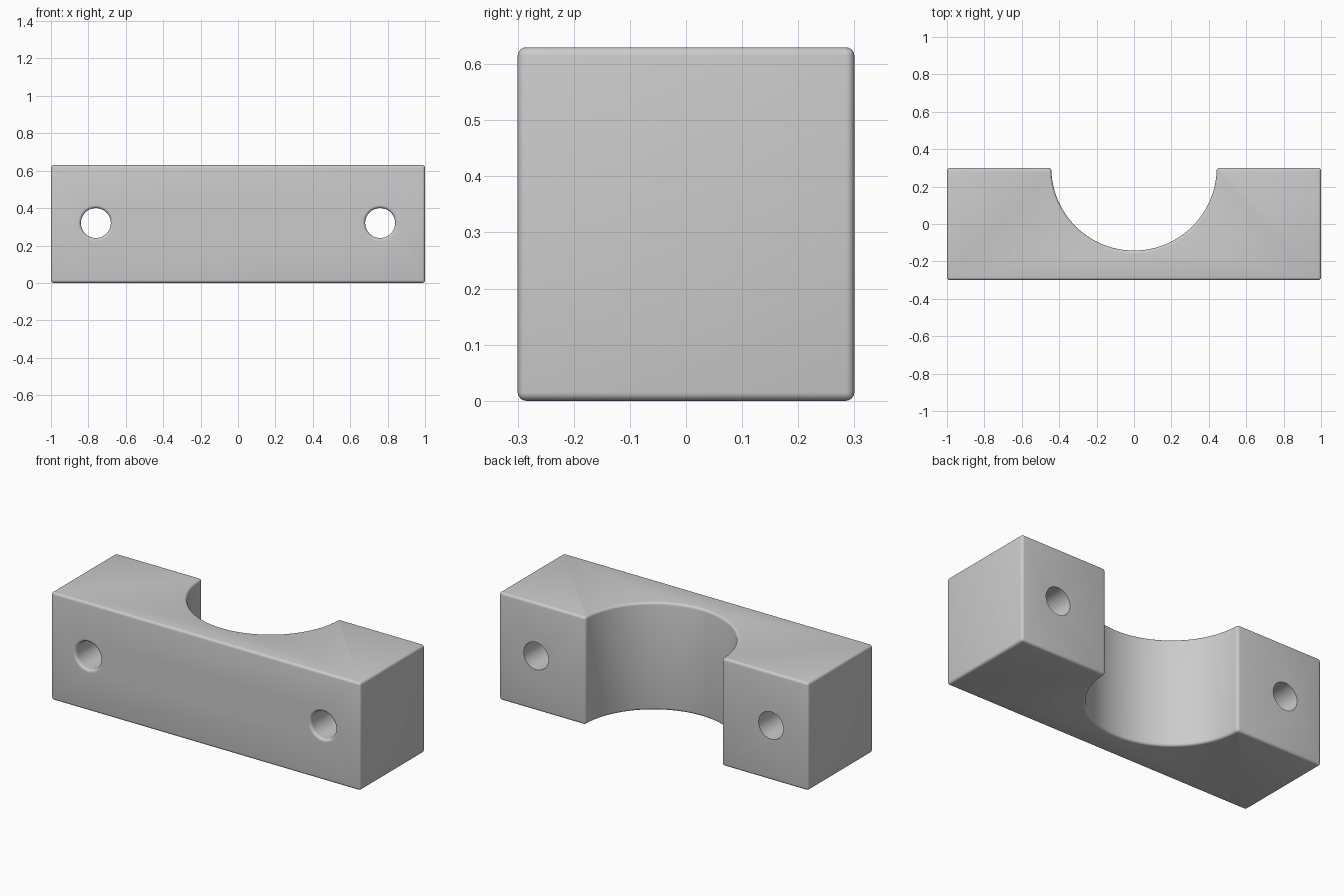
import bpy, bmesh, math

cube = bpy.data.objects.get("Cube")
if cube:
    bpy.data.objects.remove(cube, do_unlink=True)

HALF_X, HALF_Y, HEIGHT = 1.0, 0.3, 0.63
SADDLE_R, HOLE_X, HOLE_Z, HOLE_R = 0.442, 0.76, 0.32, 0.08
ROUND, ARC_STEPS = 0.015, 48

grey = bpy.data.materials.new("plain grey")
grey.use_nodes = True
colour = (0.6, 0.6, 0.6, 1)
grey.diffuse_color = colour
grey.node_tree.nodes["Principled BSDF"].inputs["Base Color"].default_value = colour


def make_object(name, bm):
    bmesh.ops.recalc_face_normals(bm, faces=bm.faces)
    mesh = bpy.data.meshes.new(name)
    bm.to_mesh(mesh)
    bm.free()
    mesh.materials.append(grey)
    obj = bpy.data.objects.new(name, mesh)
    bpy.context.collection.objects.link(obj)
    return obj


# Clamp block: outline with a half-round saddle in the back, extruded upward
outline = [(-HALF_X, HALF_Y), (-HALF_X, -HALF_Y), (HALF_X, -HALF_Y), (HALF_X, HALF_Y)]
for i in range(ARC_STEPS + 1):
    a = math.pi * i / ARC_STEPS
    outline.append((SADDLE_R * math.cos(a), HALF_Y - SADDLE_R * math.sin(a)))
bm = bmesh.new()
base = bm.faces.new([bm.verts.new((x, y, 0)) for x, y in outline])
top = bmesh.ops.extrude_face_region(bm, geom=[base])["geom"]
bmesh.ops.translate(bm, vec=(0, 0, HEIGHT),
                    verts=[g for g in top if isinstance(g, bmesh.types.BMVert)])
bmesh.ops.recalc_face_normals(bm, faces=bm.faces)

# Softly rounded outer edges
sharp = [e for e in bm.edges if e.calc_face_angle(0) > math.radians(30)]
bmesh.ops.bevel(bm, geom=sharp, offset=ROUND, segments=4, profile=0.5,
                affect='EDGES', clamp_overlap=True)
block = make_object("clamp_block", bm)


# Bolt hole cutters: straight through, flared by a rounded lip at the front
def hole_cutter(name, x):
    profile = [(HOLE_R + ROUND, -HALF_Y - 0.05)]
    for i in range(5):
        a = math.pi / 2 * i / 4
        profile.append((HOLE_R + ROUND * (1 - math.sin(a)),
                        -HALF_Y + ROUND * (1 - math.cos(a))))
    profile.append((HOLE_R, HALF_Y + 0.05))
    bm = bmesh.new()
    steps = 48
    rings = []
    for r, y in profile:
        angles = [math.tau * k / steps for k in range(steps)]
        rings.append([bm.verts.new((x + r * math.cos(a), y, HOLE_Z + r * math.sin(a)))
                      for a in angles])
    for low, high in zip(rings, rings[1:]):
        for k in range(steps):
            n = (k + 1) % steps
            bm.faces.new((low[k], low[n], high[n], high[k]))
    bm.faces.new(rings[0])
    bm.faces.new(rings[-1])
    return make_object(name, bm)


for side, x in (("left", HOLE_X), ("right", -HOLE_X)):
    cutter = hole_cutter(side + "_bolt_hole_cutter", x)
    cutter.hide_render = True
    cutter.hide_viewport = True
    cutter.display_type = 'WIRE'
    cut = block.modifiers.new(side + " bolt hole", 'BOOLEAN')
    cut.operation = 'DIFFERENCE'
    cut.solver = 'EXACT'
    cut.object = cutter

# Smooth curved walls, crisp flat faces
bpy.ops.object.select_all(action='DESELECT')
block.select_set(True)
bpy.context.view_layer.objects.active = block
bpy.ops.object.shade_smooth_by_angle(angle=math.radians(30))
